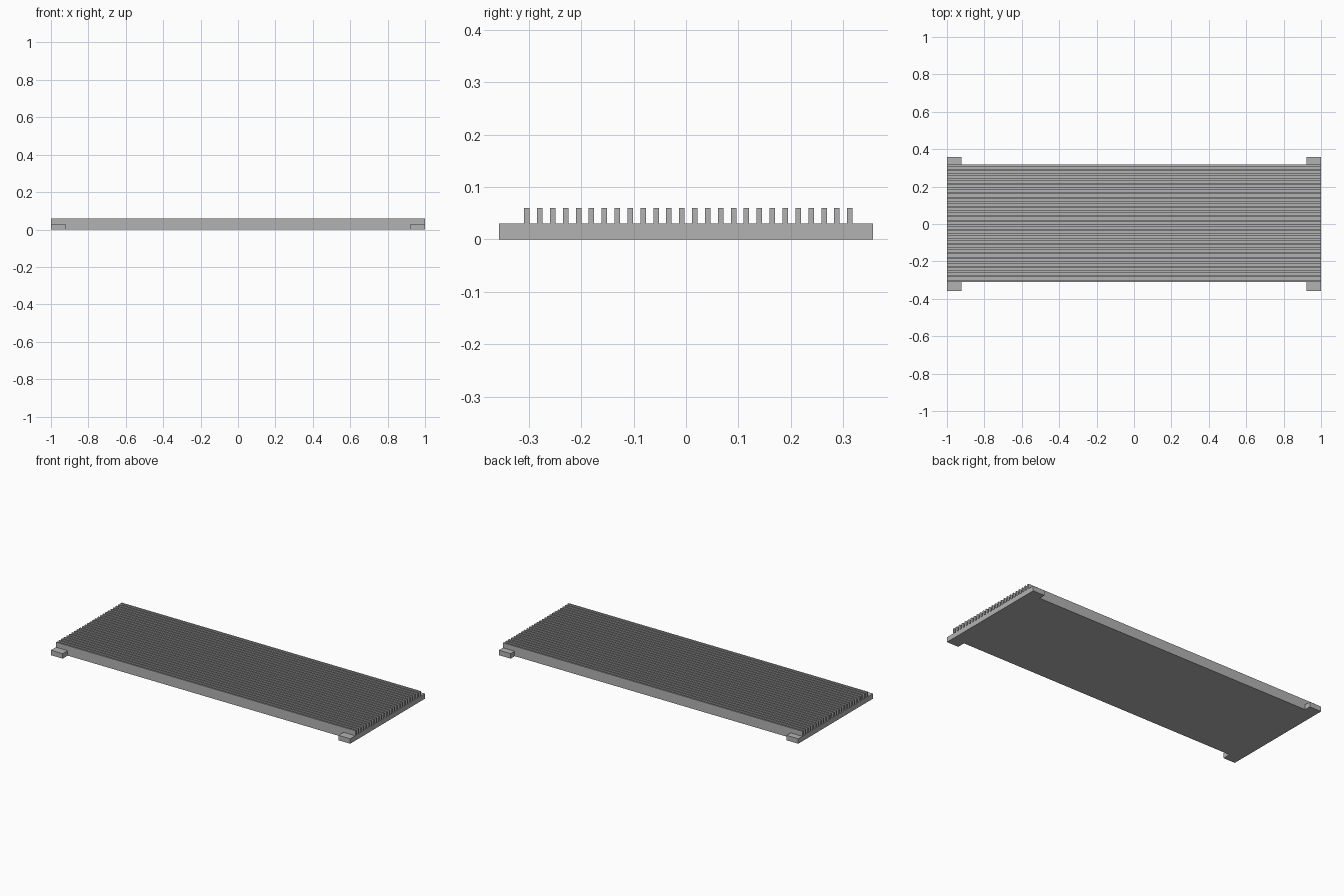
import bpy
import bmesh

cube = bpy.data.objects.get("Cube")
if cube:
    bpy.data.objects.remove(cube, do_unlink=True)

FRONT, BACK = -0.309, 0.318      # edges of the finned body
BASE_TOP, FIN_TOP = 0.03, 0.06
FINS, FIN_WIDTH = 26, 0.0105
TAB_INNER, TAB_REACH = 0.922, 0.357

grey = bpy.data.materials.new("plain grey")
grey.use_nodes = True
grey.diffuse_color = (0.45, 0.45, 0.45, 1)
grey.node_tree.nodes["Principled BSDF"].inputs["Base Color"].default_value = grey.diffuse_color


def extrude_x(name, profile, x0, x1):
    """Extrude a closed (y, z) profile along x into a flat-shaded solid."""
    bm = bmesh.new()
    face = bm.faces.new([bm.verts.new((x0, y, z)) for y, z in profile])
    moved = bmesh.ops.extrude_face_region(bm, geom=[face])["geom"]
    verts = [v for v in moved if isinstance(v, bmesh.types.BMVert)]
    bmesh.ops.translate(bm, verts=verts, vec=(x1 - x0, 0, 0))
    bmesh.ops.recalc_face_normals(bm, faces=bm.faces)
    mesh = bpy.data.meshes.new(name)
    bm.to_mesh(mesh)
    bm.free()
    mesh.materials.append(grey)
    obj = bpy.data.objects.new(name, mesh)
    bpy.context.collection.objects.link(obj)
    return obj


# Base plate with its row of upright fins, as one comb-shaped extrusion
pitch = (BACK - FRONT - FIN_WIDTH) / (FINS - 1)
comb = [(BACK, 0), (FRONT, 0)]
for i in range(FINS):
    y0 = FRONT + i * pitch
    y1 = y0 + FIN_WIDTH
    fin = [(y0, BASE_TOP), (y0, FIN_TOP), (y1, FIN_TOP), (y1, BASE_TOP)]
    if i == 0:
        fin = fin[1:]
    if i == FINS - 1:
        fin = fin[:-1]
    comb += fin
extrude_x("finned_plate", comb, -1, 1)

# Mounting tabs at the four corners
for end, inner, outer in (("front", FRONT, -TAB_REACH), ("back", BACK, TAB_REACH)):
    outline = [(inner, 0), (outer, 0), (outer, BASE_TOP), (inner, BASE_TOP)]
    extrude_x(end + "_left_tab", outline, TAB_INNER, 1)
    extrude_x(end + "_right_tab", outline, -1, -TAB_INNER)
